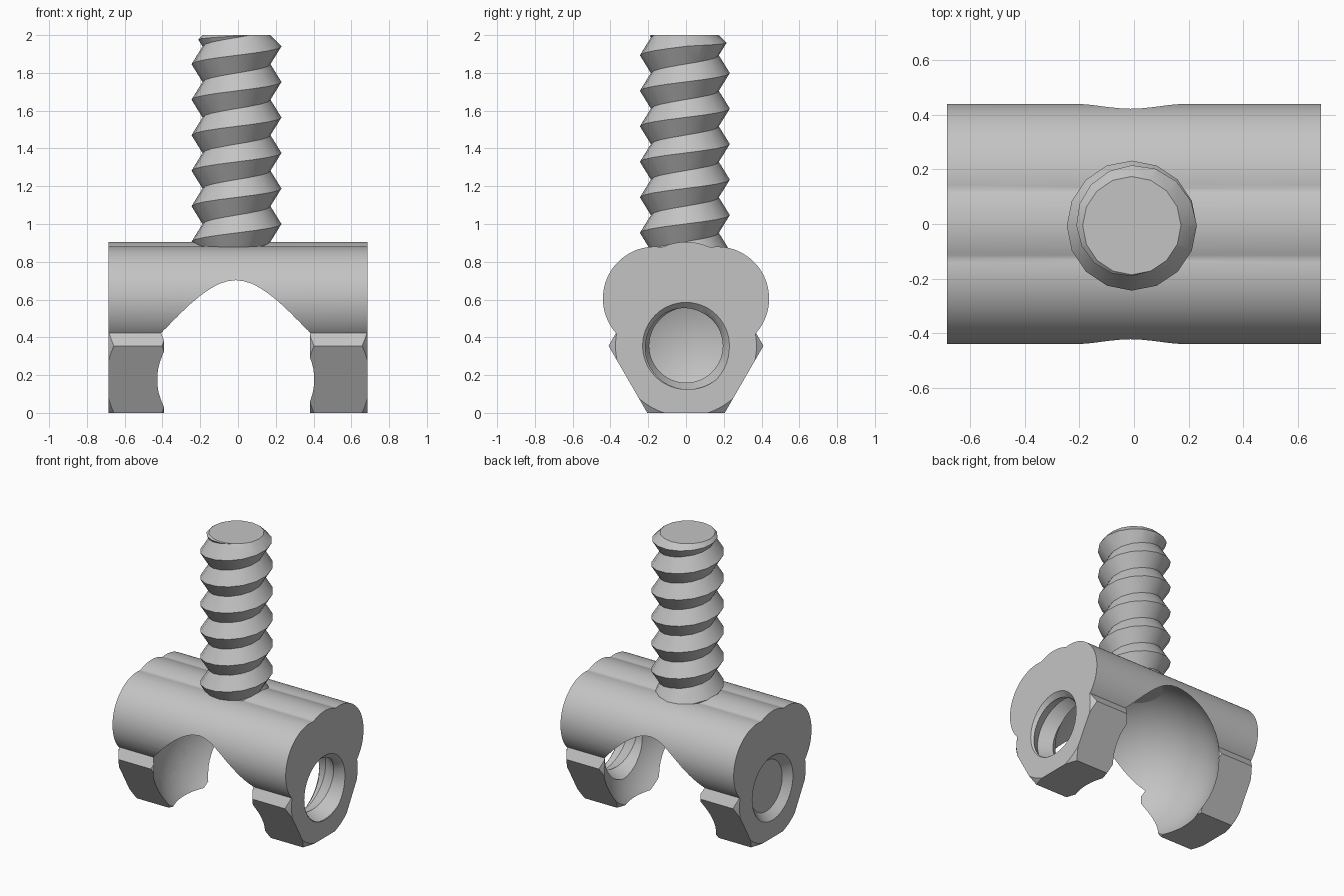
import bpy, bmesh
from math import sin, cos, pi, radians, sqrt
from mathutils import Matrix, Vector

cube = bpy.data.objects.get("Cube")
if cube:
    bpy.data.objects.remove(cube, do_unlink=True)

HALF = 0.685          # half length of the crossbar
HOLE_Z = 0.355        # axis of the nuts and of the cavity
PITCH = 0.188
TO_X = Matrix.Rotation(radians(90), 4, 'Y')

steel = bpy.data.materials.new("plain grey")
steel.use_nodes = True
grey = (0.55, 0.55, 0.55, 1)
steel.diffuse_color = grey
steel.node_tree.nodes["Principled BSDF"].inputs["Base Color"].default_value = grey


def make(name, bm, matrix=Matrix()):
    bm.transform(matrix)
    bmesh.ops.recalc_face_normals(bm, faces=bm.faces)
    mesh = bpy.data.meshes.new(name)
    bm.to_mesh(mesh)
    bm.free()
    mesh.materials.append(steel)
    ob = bpy.data.objects.new(name, mesh)
    bpy.context.collection.objects.link(ob)
    return ob


def combine(target, other, operation):
    mod = target.modifiers.new(operation, 'BOOLEAN')
    mod.operation, mod.object, mod.solver = operation, other, 'EXACT'
    bpy.context.view_layer.objects.active = target
    bpy.ops.object.modifier_apply(modifier=mod.name)
    bpy.data.objects.remove(other, do_unlink=True)


def lathe(name, profile, sides, matrix=Matrix()):
    """Closed solid of (radius, height) rings about z."""
    bm = bmesh.new()
    rings = [[bm.verts.new((r * cos(2 * pi * i / sides), r * sin(2 * pi * i / sides), h))
              for i in range(sides)] for r, h in profile]
    for a, b in zip(rings, rings[1:]):
        for i in range(sides):
            j = (i + 1) % sides
            bm.faces.new((a[i], a[j], b[j], b[i]))
    bm.faces.new(rings[0])
    bm.faces.new(rings[-1])
    return make(name, bm, matrix)


def thread(name, root, crest, low, high, crest_z, sides, matrix=Matrix()):
    """Right-handed V thread about z, trimmed flat at low and high."""
    bm = bmesh.new()
    turns = int((high - low) / PITCH) + 4
    start = crest_z - PITCH * (int((crest_z - low) / PITCH) + 2)
    inner, outer = [], []
    for i in range(turns * sides + 1):
        a = 2 * pi * i / sides
        z = start + PITCH * i / sides
        inner.append(bm.verts.new((root * cos(a), root * sin(a), z - PITCH / 2)))
        outer.append(bm.verts.new((crest * cos(a), crest * sin(a), z)))
    for i in range((turns - 1) * sides):
        k = i + sides
        bm.faces.new((inner[i], inner[i + 1], outer[i + 1], outer[i]))
        bm.faces.new((outer[i], outer[i + 1], inner[k + 1], inner[k]))
    for z, up in ((low, -1), (high, 1)):
        bmesh.ops.bisect_plane(bm, geom=bm.verts[:] + bm.edges[:] + bm.faces[:],
                               plane_co=(0, 0, z), plane_no=(0, 0, up), clear_outer=True)
    bmesh.ops.delete(bm, geom=[v for v in bm.verts if not v.link_faces], context='VERTS')
    bmesh.ops.holes_fill(bm, edges=[e for e in bm.edges if e.is_boundary], sides=0)
    return make(name, bm, matrix)


# Crossbar: three-lobed section swept along x
LOBES = ((Vector((-0.165, 0)), 0.275), (Vector((0.165, 0)), 0.275), (Vector((0, 0.005)), 0.295))
bm = bmesh.new()
section = []
for i in range(144):
    d = Vector((cos(2 * pi * i / 144), sin(2 * pi * i / 144)))
    reach = max(c.dot(d) + sqrt(r * r - c.length_squared + c.dot(d) ** 2) for c, r in LOBES)
    section.append(bm.verts.new((-HALF, d.x * reach, 0.605 + d.y * reach)))
face = bm.faces.new(section)
grown = bmesh.ops.extrude_face_region(bm, geom=[face])["geom"]
bmesh.ops.translate(bm, vec=(2 * HALF, 0, 0),
                    verts=[v for v in grown if isinstance(v, bmesh.types.BMVert)])
crossbar = make("crossbar", bm)

# Chamfered hexagonal nuts at both ends
for side in (-1, 1):
    mid = (HALF + 0.375) / 2
    h = HALF - mid
    place = Matrix.Translation((side * mid, 0, HOLE_Z)) @ TO_X
    nut = lathe("nut", [(0.41, -h), (0.41, h)], 6, place @ Matrix.Rotation(pi / 2, 4, 'Z'))
    rim = lathe("nut_chamfer", [(0.372, -h - 0.001), (0.42, 0.035 - h), (0.42, h - 0.035),
                                (0.372, h + 0.001)], 64, place)
    combine(nut, rim, 'INTERSECT')
    combine(crossbar, nut, 'UNION')

# Spherical cavity
bm = bmesh.new()
bmesh.ops.create_uvsphere(bm, u_segments=64, v_segments=40, radius=0.547)
cavity = make("cavity", bm, Matrix.Translation((-0.012, 0, HOLE_Z)))
combine(crossbar, cavity, 'DIFFERENCE')

# Threaded holes with countersunk mouths
axis = Matrix.Translation((0, 0, HOLE_Z)) @ TO_X
for side in (-1, 1):
    low, high = sorted((side * 0.3, side * 0.75))
    combine(crossbar, thread("tap", 0.195, 0.24, low, high, 0.1, 48, axis), 'DIFFERENCE')
    mouth = lathe("countersink", [(0.18, side * (HALF - 0.05)), (0.24, side * (HALF + 0.01))],
                  48, axis)
    combine(crossbar, mouth, 'DIFFERENCE')

# Upright screw with a chamfered tip
stand = Matrix.Translation((-0.008, -0.006, 0))
screw = thread("screw", 0.18, 0.238, 0.872, 2.0, 1.94, 16, stand)
tip = lathe("tip_chamfer", [(0.5, 0.6), (0.5, 1.68), (0.18, 2.0)], 16, stand)
combine(screw, tip, 'INTERSECT')

for ob in (crossbar, screw):
    bpy.ops.object.select_all(action='DESELECT')
    ob.select_set(True)
    bpy.context.view_layer.objects.active = ob
    bpy.ops.object.shade_smooth_by_angle(angle=radians(28))
